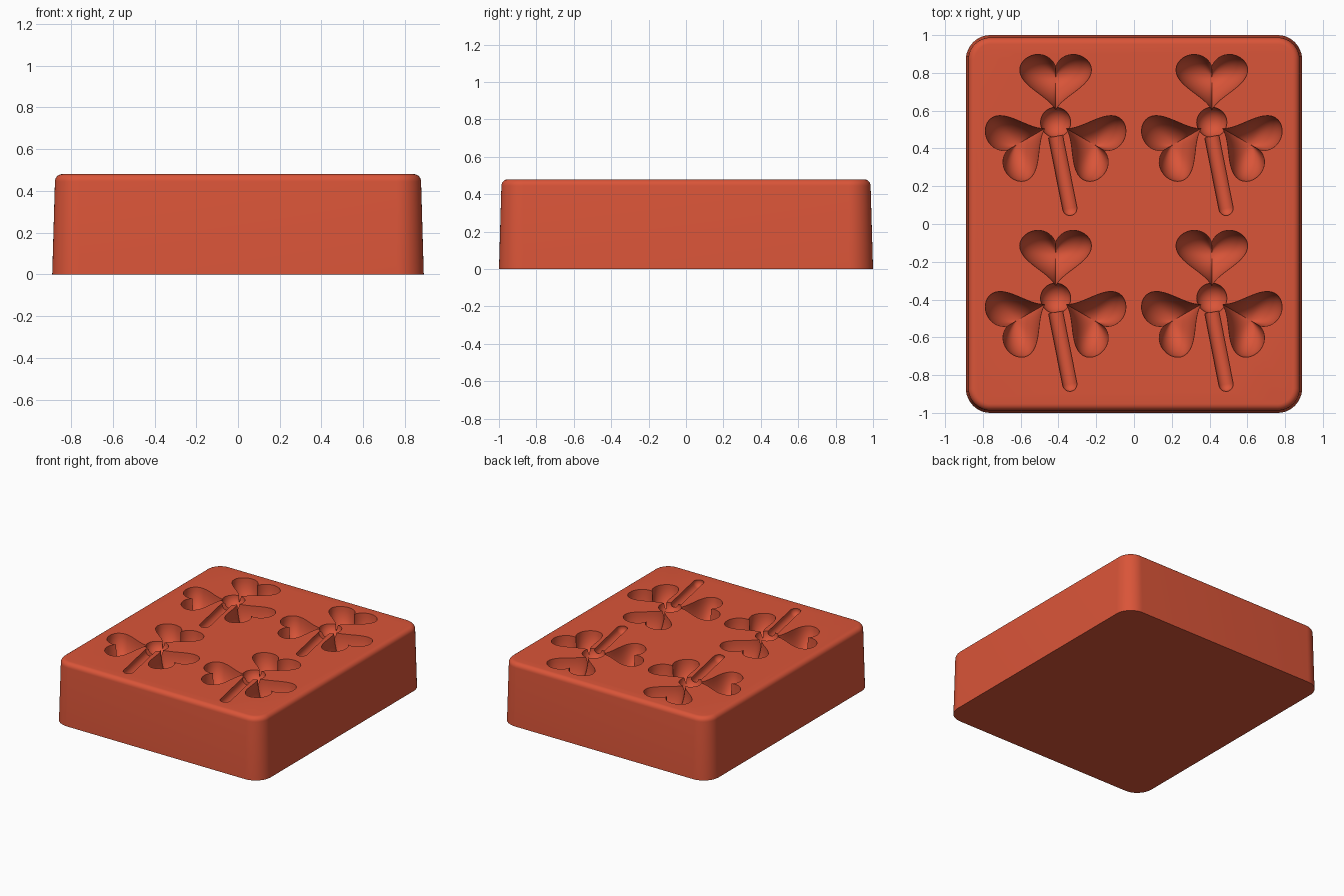
import bpy, bmesh
from math import sin, cos, pi, radians
from mathutils import Matrix, Vector

old = bpy.data.objects.get("Cube")
if old:
    bpy.data.objects.remove(old, do_unlink=True)

TOP = 0.48
CENTRES = [(x, y) for x in (-0.415, 0.412) for y in (0.538, -0.393)]

# One silicone-like red for everything
red = bpy.data.materials.new("brick red")
red.use_nodes = True
red.diffuse_color = (0.70, 0.09, 0.04, 1)
red.node_tree.nodes["Principled BSDF"].inputs["Base Color"].default_value = red.diffuse_color


def make_object(name, bm):
    bmesh.ops.recalc_face_normals(bm, faces=bm.faces[:])
    mesh = bpy.data.meshes.new(name)
    bm.to_mesh(mesh)
    bm.free()
    mesh.materials.append(red)
    obj = bpy.data.objects.new(name, mesh)
    bpy.context.collection.objects.link(obj)
    return obj


def loft(bm, rings):
    """Skin a stack of closed rings and cap both ends."""
    rows = [[bm.verts.new(p) for p in ring] for ring in rings]
    for a, b in zip(rows, rows[1:]):
        for i in range(len(a)):
            j = (i + 1) % len(a)
            bm.faces.new((a[i], a[j], b[j], b[i]))
    bm.faces.new(rows[0])
    bm.faces.new(rows[-1])


def rounded_rect(inset, z, steps=12):
    r = 0.13 - inset
    pts = []
    for q, (sx, sy) in enumerate([(1, 1), (-1, 1), (-1, -1), (1, -1)]):
        for k in range(steps + 1):
            a = pi / 2 * (q + k / steps)
            pts.append((sx * 0.76 + r * cos(a), sy * 0.87 + r * sin(a), z))
    return pts


def heart(scale, z, samples=64):
    """Heart outline whose tip points at the clover centre."""
    pts = []
    for k in range(samples):
        t = 2 * pi * k / samples
        x = sin(t) ** 3
        y = (13 * cos(t) - 5 * cos(2 * t) - 2 * cos(3 * t) - cos(4 * t)) / 16
        pts.append(Vector((0.19 * x * scale, 0.236 + 0.166 * y * scale, z)))
    return pts


def add_leaf(bm, place, angle):
    spin = place @ Matrix.Rotation(angle, 4, 'Z')
    rings = [heart(1, 0.03)]
    for k in range(12):
        a = pi / 2 * k / 11.5
        rings.append(heart(cos(a), -0.2 * sin(a)))
    loft(bm, [[spin @ p for p in ring] for ring in rings])


def add_hub(bm, place):
    bmesh.ops.create_uvsphere(bm, u_segments=32, v_segments=16, radius=0.08, matrix=place)


def add_stem(bm, place):
    # Round groove with one flat and one domed end
    start, end = Vector((0, -0.075, -0.012)), Vector((0.075, -0.455, -0.012))
    along = (end - start).normalized()
    side = along.cross(Vector((0, 0, 1)))
    rings = []
    stations = [(0, 1)] + [((end - start).length + 0.04 * sin(a), cos(a))
                           for a in (pi / 2 * k / 6.3 for k in range(7))]
    for dist, s in stations:
        rings.append([place @ (start + along * dist + 0.04 * s *
                      (side * cos(2 * pi * k / 24) + Vector((0, 0, sin(2 * pi * k / 24)))))
                      for k in range(24)])
    loft(bm, rings)


# Tapered block with rounded corners and top edge
bm = bmesh.new()
profile = [(0, 0), (0.013, TOP - 0.035)]
profile += [(0.013 + 0.035 * (1 - cos(a)), TOP - 0.035 + 0.035 * sin(a))
            for a in (pi / 2 * k / 6 for k in range(1, 7))]
loft(bm, [rounded_rect(i, z) for i, z in profile])
mould = make_object("mould_block", bm)

# Clover cavities: three leaves, a hub and a stem in each
parts = [("leaf_cutter", lambda bm, p, a=a: add_leaf(bm, p, radians(a))) for a in (0, 120, 240)]
parts += [("hub_cutter", add_hub), ("stem_cutter", add_stem)]
bpy.context.view_layer.objects.active = mould
for name, add in parts:
    bm = bmesh.new()
    for x, y in CENTRES:
        add(bm, Matrix.Translation((x, y, TOP)))
    cutter = make_object(name, bm)
    cutter.hide_render = True
    mod = mould.modifiers.new(name, 'BOOLEAN')
    mod.operation = 'DIFFERENCE'
    mod.solver = 'EXACT'
    mod.object = cutter
    bpy.ops.object.modifier_apply(modifier=mod.name)
    bpy.data.objects.remove(cutter, do_unlink=True)

bpy.ops.object.select_all(action='DESELECT')
mould.select_set(True)
bpy.ops.object.shade_smooth_by_angle(angle=radians(32))
